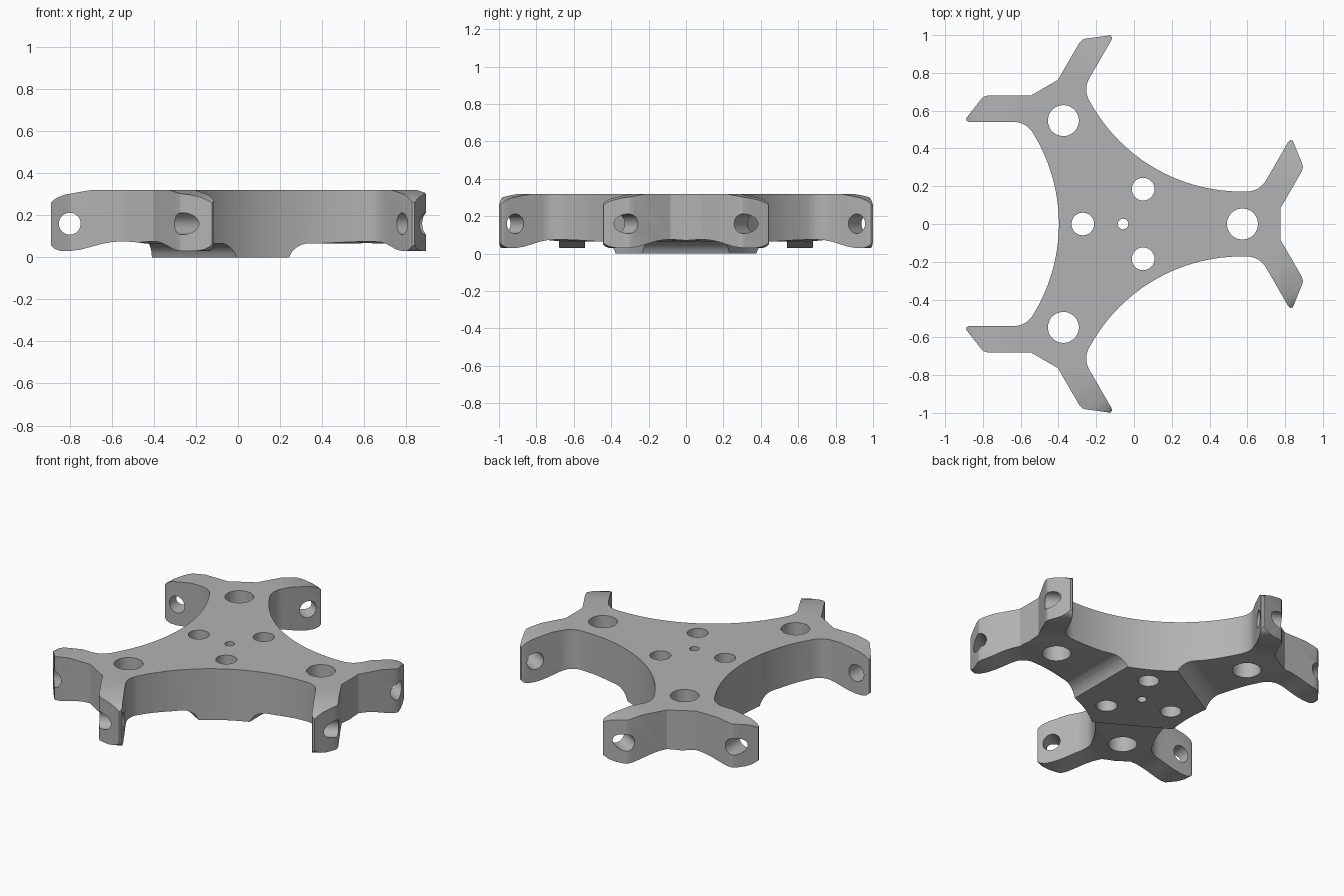
import bpy, bmesh
from math import radians, sin, cos, sqrt, pi
from mathutils import Vector, Matrix

cube = bpy.data.objects.get("Cube")
if cube:
    bpy.data.objects.remove(cube, do_unlink=True)

TOP, FLOOR = 0.32, 0.066
CENTRE = Matrix.Translation((-0.058, 0, 0))
ARMS = [0, 120, 240]


def prism(name, points, low, high, place):
    """Extrude a 2D outline between two depths; place maps (a, b, depth) to 3D."""
    bm = bmesh.new()
    rings = [[bm.verts.new(place(a, b, d)) for a, b in points] for d in (low, high)]
    bm.faces.new(rings[0])
    bm.faces.new(rings[1][::-1])
    n = len(points)
    for i in range(n):
        j = (i + 1) % n
        bm.faces.new((rings[0][i], rings[0][j], rings[1][j], rings[1][i]))
    bmesh.ops.recalc_face_normals(bm, faces=bm.faces)
    mesh = bpy.data.meshes.new(name)
    bm.to_mesh(mesh)
    bm.free()
    obj = bpy.data.objects.new(name, mesh)
    bpy.context.collection.objects.link(obj)
    return obj


def arc(cx, cy, r, start, end, steps):
    return [(cx + r * cos(radians(start + (end - start) * i / steps)),
             cy + r * sin(radians(start + (end - start) * i / steps)))
            for i in range(steps + 1)]


def circle(cx, cy, r, n=40):
    return arc(cx, cy, r, 0, 360, n)[:-1]


def upright(angle):
    """Outline lies in plan, depth runs up."""
    turn = CENTRE @ Matrix.Rotation(radians(angle), 4, 'Z')
    return lambda a, b, d: turn @ Vector((a, b, d))


def sideways(angle):
    """Outline is (distance outward, height), depth runs across."""
    turn = CENTRE @ Matrix.Rotation(radians(angle), 4, 'Z')
    return lambda a, b, d: turn @ Vector((a, d, b))


def from_prong(s, t):
    """Prong coordinates (along, across) to arm coordinates."""
    c, k = 0.5, sqrt(3) / 2
    return (s * c - t * k, s * k + t * c)


# Plan outline: one half arm, mirrored, then repeated three times
half_width, reach = 0.172, 1.254
sweep = arc(reach / 2, reach * sqrt(3) / 2, reach - 0.34, 240, 270, 18)
fillet_r = 0.118
fillet = arc(0.655, half_width + fillet_r, fillet_r, 270, 330, 8)
tip = [from_prong(s, t) for s, t in
       [(0.815, -0.54), (0.827, -0.545), (0.832, -0.557),
        (0.752, -0.66), (0.738, -0.674), (0.715, -0.68)]]
half = sweep + fillet + tip + [(0.833, 0.083)]
arm = half + [(x, -y) for x, y in reversed(half[1:])]
outline = []
for angle in (0, -120, -240):
    c, s = cos(radians(angle)), sin(radians(angle))
    outline += [(x * c - y * s, x * s + y * c) for x, y in arm]

# The last arc point of one arm is the first of the next, so drop repeats
clean = []
for p in outline:
    if not clean or (Vector(p) - Vector(clean[-1])).length > 1e-4:
        clean.append(p)
if (Vector(clean[0]) - Vector(clean[-1])).length < 1e-4:
    clean.pop()
hub = prism("three_arm_hub", clean, 0, TOP, upright(0))

cutters = []
# Underside relief: concave step off the central boss, then the flat of the arm
step = arc(0.395, -0.034, 0.1, 160, 90, 8)
step = [(0.305, -0.1)] + step + [(0.42, FLOOR), (0.42, -0.1)]
flat = [(0.395, -0.235), (0.81, 0), (0.395, 0.235)]
for a in ARMS:
    cutters.append(prism("boss_step_cutter", step, -0.3, 0.3, sideways(a)))
    cutters.append(prism("arm_flat_cutter", flat, -0.1, FLOOR, upright(a)))

# Prongs: shaped underside, sloping top and a cross hole
under = [(0.385, FLOOR), (0.44, 0.073), (0.49, 0.076), (0.54, 0.073), (0.59, 0.064),
         (0.64, 0.05), (0.69, 0.037), (0.74, 0.03), (0.785, 0.03),
         (0.81, 0.038), (0.825, 0.05), (0.836, 0.065)]
under = [(0.385, -0.1)] + under + [(0.9, 0.065), (0.9, -0.1)]
slope = [(0.635, TOP + 0.001), (0.70, 0.31), (0.765, 0.298), (0.80, 0.285),
         (0.822, 0.27), (0.836, 0.255), (0.9, 0.255), (0.9, 0.5), (0.635, 0.5)]
for a in ARMS:
    for side in (1, -1):
        place = sideways(a + side * 60)
        near, far = -0.3 * side, -0.9 * side
        cutters.append(prism("prong_under_cutter", under, near, far, place))
        cutters.append(prism("prong_top_cutter", slope, near, far, place))
        cutters.append(prism("prong_hole_cutter", circle(0.742, 0.16, 0.052, 32),
                             -0.45 * side, far, place))

# Vertical holes
for a in ARMS:
    cutters.append(prism("arm_hole_cutter", circle(0.632, 0, 0.082), -0.2, 0.6, upright(a)))
    cutters.append(prism("hub_hole_cutter", circle(0.213, 0, 0.06), -0.2, 0.6,
                         upright(a + 60)))
cutters.append(prism("centre_hole_cutter", circle(0, 0, 0.028, 24), -0.2, 0.6, upright(0)))

# Cut, bake and discard the cutters
for cutter in cutters:
    cutter.hide_render = True
    mod = hub.modifiers.new("cut", 'BOOLEAN')
    mod.operation = 'DIFFERENCE'
    mod.solver = 'EXACT'
    mod.object = cutter
bpy.context.view_layer.update()
baked = bpy.data.meshes.new_from_object(hub.evaluated_get(bpy.context.evaluated_depsgraph_get()))
hub.modifiers.clear()
hub.data = baked
for cutter in cutters:
    bpy.data.objects.remove(cutter, do_unlink=True)

# Single grey material
grey = bpy.data.materials.new("plain_grey")
grey.use_nodes = True
colour = (0.45, 0.45, 0.45, 1)
grey.diffuse_color = colour
grey.node_tree.nodes["Principled BSDF"].inputs["Base Color"].default_value = colour
hub.data.materials.clear()
hub.data.materials.append(grey)

bpy.ops.object.select_all(action='DESELECT')
hub.select_set(True)
bpy.context.view_layer.objects.active = hub
bpy.ops.object.shade_smooth_by_angle(angle=radians(25))
